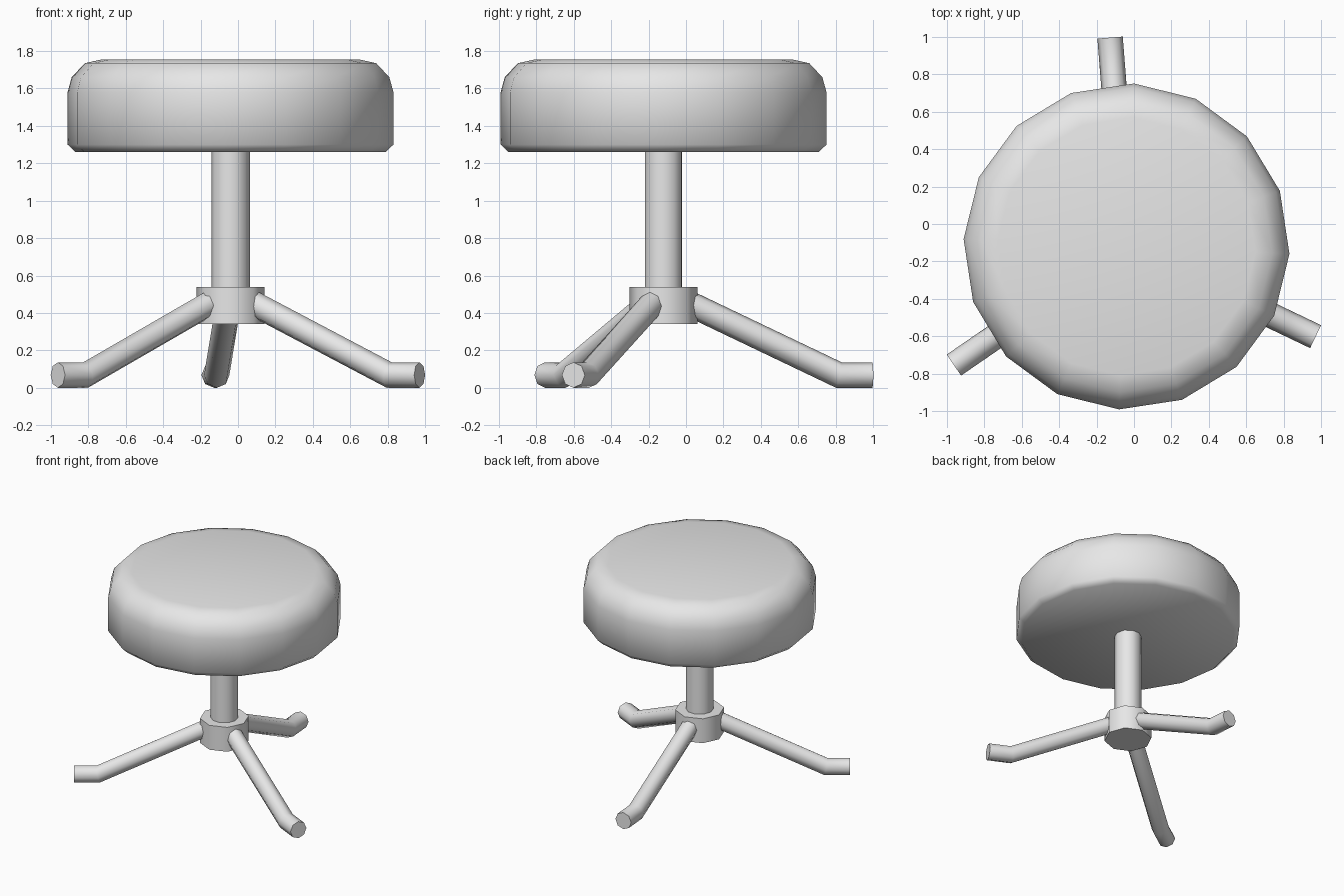
import bpy
import bmesh
import math
from mathutils import Matrix, Vector

CENTRE = Vector((-0.04, -0.12, 0))
TURN = math.radians(-2.6)

cube = bpy.data.objects.get("Cube")
if cube:
    bpy.data.objects.remove(cube, do_unlink=True)

grey = bpy.data.materials.new("plain grey")
grey.use_nodes = True
grey.diffuse_color = (0.8, 0.8, 0.8, 1)
grey.node_tree.nodes["Principled BSDF"].inputs["Base Color"].default_value = grey.diffuse_color


def skin(name, rings, sharp):
    """Join successive rings of points into a capped tube."""
    bm = bmesh.new()
    loops = [[bm.verts.new(p) for p in ring] for ring in rings]
    n = len(loops[0])
    for a, b in zip(loops, loops[1:]):
        for i in range(n):
            j = (i + 1) % n
            bm.faces.new((a[i], a[j], b[j], b[i]))
    bm.faces.new(loops[0][::-1])
    bm.faces.new(loops[-1])
    bmesh.ops.recalc_face_normals(bm, faces=bm.faces)
    mesh = bpy.data.meshes.new(name)
    bm.to_mesh(mesh)
    bm.free()
    mesh.materials.append(grey)
    obj = bpy.data.objects.new(name, mesh)
    bpy.context.collection.objects.link(obj)
    bpy.ops.object.select_all(action='DESELECT')
    obj.select_set(True)
    bpy.context.view_layer.objects.active = obj
    bpy.ops.object.shade_smooth_by_angle(angle=math.radians(sharp))
    return obj


def turned(name, profile, sides, sharp=55):
    """Upright round part from (radius, height) pairs."""
    angles = [TURN + math.tau * i / sides for i in range(sides)]
    rings = [[(r * math.cos(a), r * math.sin(a), z) for a in angles] for r, z in profile]
    obj = skin(name, rings, sharp)
    obj.location = CENTRE
    return obj


def leg(name, heading, radius=0.068, sides=8):
    """Bent tube: sloping strut, mitred bend, level foot."""
    start, bend, end = (0.1, 0.468), (0.94, radius), (1.12, radius)
    slope = math.atan2(bend[1] - start[1], bend[0] - start[0])
    # each ring leans with the tube; the bend ring is stretched to a mitre
    stations = [(start, slope, 1), (bend, slope / 2, 1 / math.cos(slope / 2)), (end, 0, 1)]
    turn = Matrix.Rotation(math.radians(heading), 3, 'Z')
    rings = []
    for (r, z), lean, stretch in stations:
        ring = []
        for i in range(sides):
            a = math.tau * i / sides
            up = radius * stretch * math.sin(a)
            point = Vector((r - up * math.sin(lean), radius * math.cos(a), z + up * math.cos(lean)))
            ring.append(turn @ point)
        rings.append(ring)
    obj = skin(name, rings, 50)
    obj.location = CENTRE


# Padded seat with rounded upper rim
turned("seat", [(0.83, 1.26), (0.872, 1.3), (0.872, 1.58), (0.85, 1.66),
                (0.78, 1.735), (0.69, 1.755)], 16, 60)

# Column and hub
turned("column", [(0.103, 0.5), (0.103, 1.27)], 10)
turned("hub", [(0.183, 0.34), (0.183, 0.54)], 8)

# Three legs
for label, heading in (("back", 94.5), ("right", 214.5), ("left", 334.5)):
    leg(label + "_leg", heading)
